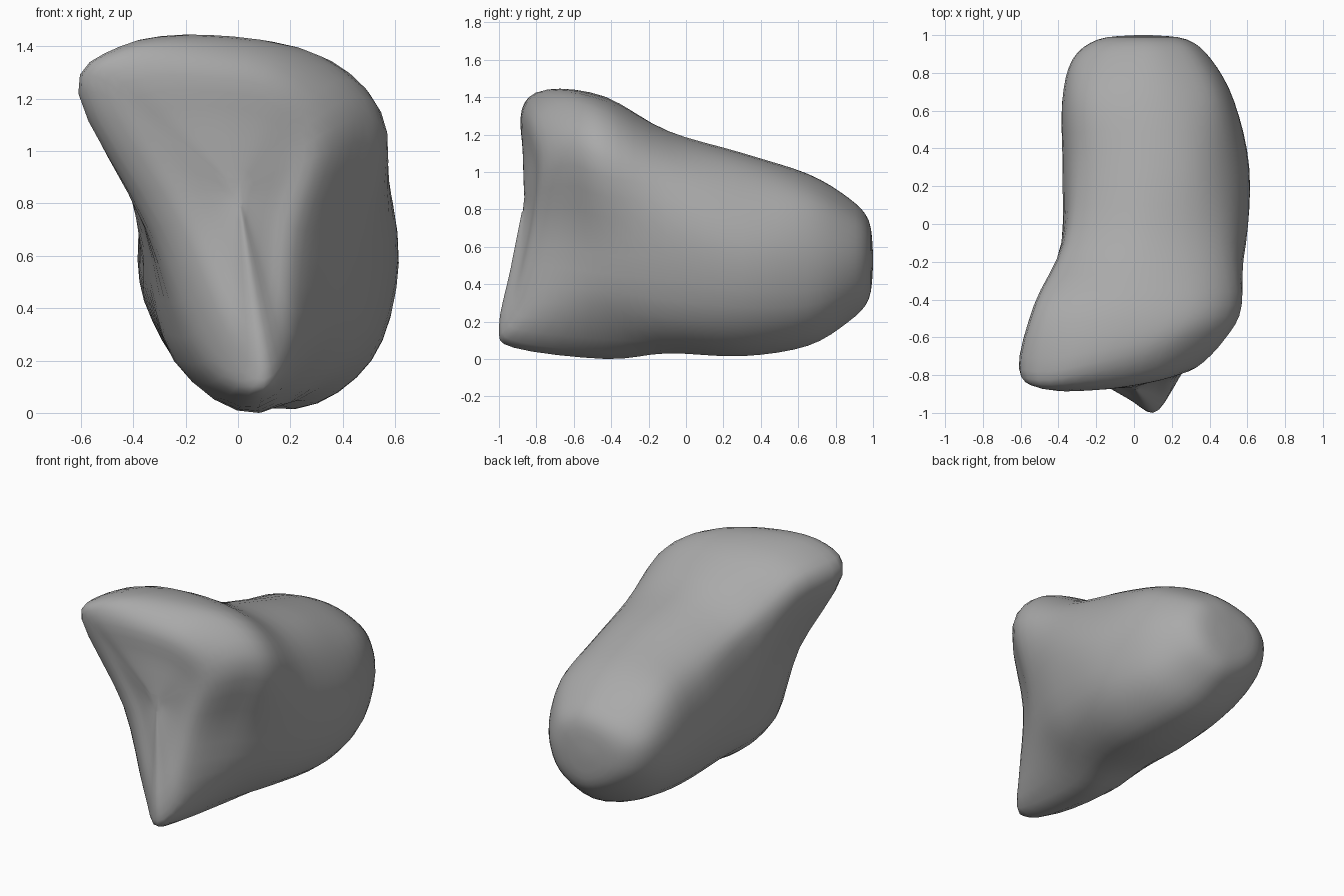
import bpy
import bmesh
from mathutils import Vector

cube = bpy.data.objects.get("Cube")
if cube:
    bpy.data.objects.remove(cube, do_unlink=True)

# Front face and its rounded rim (x, y, z), from the side tip over the top
FACE = [(-.5, -.86, 1.21), (-.4, -.88, 1.32), (-.12, -.86, 1.33), (.16, -.81, 1.27),
        (.33, -.76, 1.07), (.23, -.8, .7), (.19, -.89, .32), (.1, -1, .17),
        (-.04, -.92, .3), (-.22, -.84, .72)]
RIM = [(-.61, -.76, 1.22), (-.45, -.78, 1.4), (-.14, -.72, 1.44), (.24, -.64, 1.37),
       (.48, -.61, 1.13), (.36, -.63, .7), (.28, -.72, .3), (.09, -.92, .06),
       (-.14, -.78, .19), (-.34, -.72, .7)]

# Body cross-sections (x, z) in the same order
SHOULDER = [(-.53, 1.2), (-.38, 1.36), (0, 1.4), (.38, 1.32), (.57, 1.07),
            (.48, .65), (.38, .28), (.08, 0), (-.24, .2), (-.36, .7)]
WAIST = [(-.38, .95), (-.3, 1.12), (0, 1.22), (.33, 1.16), (.54, .98),
         (.59, .65), (.47, .22), (.15, .03), (-.22, .18), (-.36, .55)]
BELLY = [(-.36, .8), (-.25, 1.0), (.03, 1.1), (.33, 1.05), (.53, .85),
         (.61, .55), (.51, .2), (.22, .015), (-.17, .13), (-.36, .45)]
REAR = [(-.37, .72), (-.25, .92), (.05, .99), (.3, .94), (.47, .8),
        (.53, .52), (.44, .22), (.18, .07), (-.15, .17), (-.35, .42)]
END = [(-.32, .66), (-.2, .8), (.05, .86), (.23, .82), (.36, .72),
       (.41, .52), (.33, .31), (.12, .2), (-.12, .28), (-.29, .45)]


def ring_3d(points):
    return [Vector(p) for p in points]


def ring_at(section, y):
    return [Vector((x, y, z)) for x, z in section]


def shrink(ring, centre, k):
    return [centre.lerp(p, k) for p in ring]


def spline(a, b, c, d, t):
    """Catmull-Rom point between b and c."""
    return (b * 2 + (c - a) * t + (a * 2 - b * 5 + c * 4 - d) * t ** 2
            + (b * 3 - a - c * 3 + d) * t ** 3) / 2


def smooth_loop(ring, steps):
    n = len(ring)
    return [spline(ring[i - 1], ring[i], ring[(i + 1) % n], ring[(i + 2) % n], s / steps)
            for i in range(n) for s in range(steps)]


def smooth_loft(rings, steps):
    last = len(rings) - 1
    out = []
    for i in range(last):
        quad = [rings[min(max(j, 0), last)] for j in range(i - 1, i + 3)]
        for s in range(steps):
            out.append([spline(*pts, s / steps) for pts in zip(*quad)])
    return out + [rings[-1]]


# Rings from the front face to the rounded back
face = ring_3d(FACE)
face_centre = Vector((0, -.865, .85))
end = ring_at(END, .87)
pole = Vector((.05, 1, .53))
cap = [p + Vector((0, .06, 0)) for p in shrink(end, pole, .64)]
rings = [shrink(face, face_centre, .1), shrink(face, face_centre, .55), face, ring_3d(RIM),
         ring_at(SHOULDER, -.43), ring_at(WAIST, -.1), ring_at(BELLY, .3),
         ring_at(REAR, .65), end, cap, ring_at([(p.x, p.z) for p in shrink(end, pole, .1)], 1)]
rings = smooth_loft([smooth_loop(r, 4) for r in rings], 4)

# Skin the rings
bm = bmesh.new()
grid = [[bm.verts.new(p) for p in ring] for ring in rings]
n = len(grid[0])
for a, b in zip(grid, grid[1:]):
    for i in range(n):
        j = (i + 1) % n
        bm.faces.new((a[i], a[j], b[j], b[i]))
bm.faces.new(grid[0])
bm.faces.new(grid[-1])
bmesh.ops.recalc_face_normals(bm, faces=bm.faces)
mesh = bpy.data.meshes.new("stone_body")
bm.to_mesh(mesh)
bm.free()
mesh.shade_smooth()

body = bpy.data.objects.new("stone_body", mesh)
bpy.context.collection.objects.link(body)

# Plain grey surface
GREY = (.4, .4, .4, 1)
mat = bpy.data.materials.new("plain grey")
mat.use_nodes = True
mat.diffuse_color = GREY
mat.node_tree.nodes["Principled BSDF"].inputs["Base Color"].default_value = GREY
mesh.materials.append(mat)
